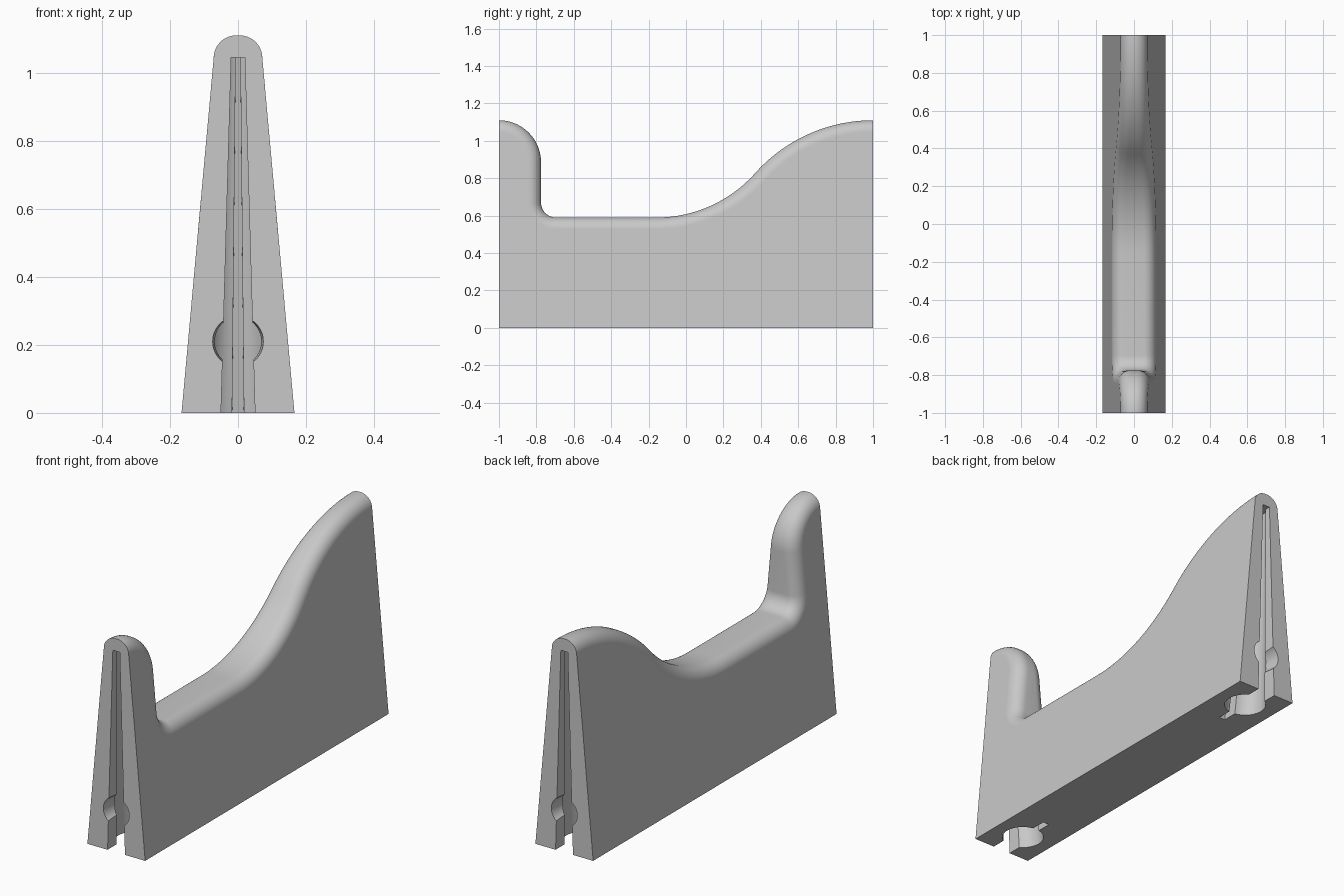
import bpy, bmesh
from math import sin, cos, pi, radians
from mathutils import Matrix

cube = bpy.data.objects.get("Cube")
if cube:
    bpy.data.objects.remove(cube, do_unlink=True)

# Single grey material
grey = bpy.data.materials.new("plain grey")
grey.use_nodes = True
colour = (0.58, 0.58, 0.58, 1)
grey.diffuse_color = colour
bsdf = grey.node_tree.nodes["Principled BSDF"]
bsdf.inputs["Base Color"].default_value = colour
bsdf.inputs["Roughness"].default_value = 0.6

FILLET = 0.066
SLOT_TOP = 1.045


def half_width(z):
    return 0.166 - 0.0905 * z


def arc(cy, cz, r, start, end, inward, steps):
    """Profile samples (y, z, normal y, normal z); the normal points into the body."""
    out = []
    for i in range(steps + 1):
        a = radians(start + (end - start) * i / steps)
        out.append((cy + r * cos(a), cz + r * sin(a), inward * cos(a), inward * sin(a)))
    return out


def make_object(name, bm):
    bmesh.ops.recalc_face_normals(bm, faces=bm.faces)
    mesh = bpy.data.meshes.new(name)
    bm.to_mesh(mesh)
    bm.free()
    mesh.materials.append(grey)
    obj = bpy.data.objects.new(name, mesh)
    bpy.context.collection.objects.link(obj)
    return obj


# Saddle profile: front post, tight hollow, flat seat, long S-shaped rise
profile = arc(-1, 0.885, 0.225, 90, 0, -1, 20)
profile += arc(-0.695, 0.67, 0.08, 180, 270, 1, 12)
profile += arc(-0.16, 1.30, 0.71, 270, 318.3, 1, 20)
profile += arc(1, 0.266, 0.844, 138.3, 90, -1, 24)[1:]


def build_body():
    bm = bmesh.new()
    steps = 10
    rings = []
    for y, z, ny, nz in profile:
        w = half_width(z + nz * FILLET)
        half = []
        for i in range(steps + 1):
            a = pi / 2 * i / steps
            d = FILLET * (1 - cos(a))
            half.append((w - FILLET + FILLET * sin(a), y + ny * d, z + nz * d))
        pts = [(-x, py, pz) for x, py, pz in reversed(half)] + half
        rings.append([bm.verts.new(p) for p in pts])
    # rounded top
    for r0, r1 in zip(rings, rings[1:]):
        for i in range(len(r0) - 1):
            bm.faces.new((r0[i], r0[i + 1], r1[i + 1], r1[i]))
    # flat flanks, ends and underside
    base = {(sx, sy): bm.verts.new((sx * half_width(0), sy, 0))
            for sx in (-1, 1) for sy in (-1, 1)}
    for sx, col in ((-1, 0), (1, -1)):
        bm.faces.new([r[col] for r in rings] + [base[sx, 1], base[sx, -1]])
    for sy, ring in ((-1, rings[0]), (1, rings[-1])):
        bm.faces.new(ring + [base[1, sy], base[-1, sy]])
    bm.faces.new([base[-1, -1], base[1, -1], base[1, 1], base[-1, 1]])
    return make_object("saddle_body", bm)


def keyhole_cutter(end):
    """Tapering keyhole: open mouth, round bore and thin inner slit."""
    half = [(0.05, -0.05)]
    for i in range(17):
        a = radians(-60 + 140 * i / 16)
        half.append((0.1 * cos(a), 0.16 + 0.1 * sin(a)))
    half.append((0.017, 0.335))
    outline = half + [(-x, y) for x, y in reversed(half)]
    bm = bmesh.new()
    rings = []
    for z in (-0.02, SLOT_TOP):
        s = 1 - 0.6 * z / SLOT_TOP
        rings.append([bm.verts.new((x * s, end * (1 - y * s), z)) for x, y in outline])
    n = len(outline)
    for i in range(n):
        j = (i + 1) % n
        bm.faces.new((rings[0][i], rings[0][j], rings[1][j], rings[1][i]))
    bm.faces.new(rings[0])
    bm.faces.new(rings[1])
    return make_object("keyhole_cutter", bm)


def recess_cutter(end):
    """Shallow round recess leading from the end face into the bore."""
    bm = bmesh.new()
    turn = Matrix.Translation((0, end * 0.92, 0.21)) @ Matrix.Rotation(end * pi / 2, 4, 'X')
    bmesh.ops.create_cone(bm, cap_ends=True, segments=40, radius1=0.062,
                          radius2=0.076, depth=0.2,
                          matrix=turn @ Matrix.Rotation(pi, 4, 'X'))
    return make_object("recess_cutter", bm)


body = build_body()
cutters = [make(end) for end in (-1, 1) for make in (keyhole_cutter, recess_cutter)]

# Cut the mounting slots
bpy.ops.object.select_all(action='DESELECT')
body.select_set(True)
bpy.context.view_layer.objects.active = body
for cutter in cutters:
    cutter.hide_render = True
    mod = body.modifiers.new("slot", 'BOOLEAN')
    mod.operation = 'DIFFERENCE'
    mod.solver = 'EXACT'
    mod.object = cutter
    bpy.ops.object.modifier_apply(modifier=mod.name)
for cutter in cutters:
    bpy.data.objects.remove(cutter, do_unlink=True)

# Smooth rounded faces, keep the large flanks flat
bpy.ops.object.shade_smooth_by_angle(angle=radians(30))
for poly in body.data.polygons:
    if poly.area > 0.2:
        poly.use_smooth = False
